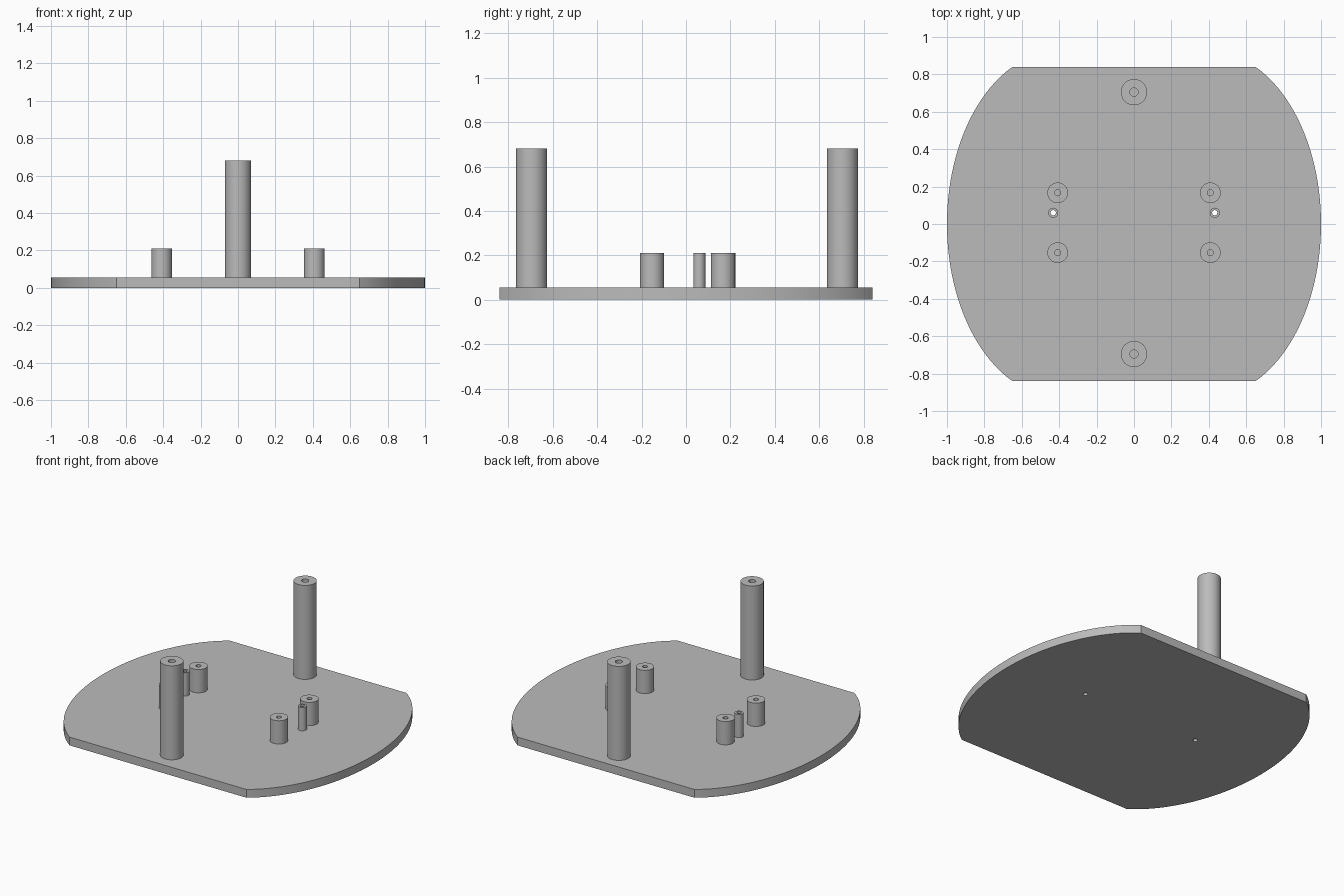
import bpy, bmesh
from math import sin, cos, acos, pi, radians, sqrt

cube = bpy.data.objects.get("Cube")
if cube:
    bpy.data.objects.remove(cube, do_unlink=True)

# Single plain grey material
grey = bpy.data.materials.new("grey_plastic")
grey.use_nodes = True
color = (0.5, 0.5, 0.5, 1)
grey.diffuse_color = color
grey.node_tree.nodes["Principled BSDF"].inputs["Base Color"].default_value = color

PLATE_TOP = 0.055
STANDOFF_TOP = 0.21
PILLAR_TOP = 0.68


def circle(x, y, r, n=48):
    return [(x + r * cos(2 * pi * i / n), y + r * sin(2 * pi * i / n)) for i in range(n)]


def prism(name, outlines, z0, z1):
    """Extrude closed outlines; inner outlines become holes."""
    curve = bpy.data.curves.new(name, "CURVE")
    curve.dimensions = "2D"
    curve.fill_mode = "BOTH"
    curve.extrude = (z1 - z0) / 2
    for pts in outlines:
        spline = curve.splines.new("POLY")
        spline.points.add(len(pts) - 1)
        for p, (x, y) in zip(spline.points, pts):
            p.co = (x, y, 0, 1)
        spline.use_cyclic_u = True
    obj = bpy.data.objects.new(name, curve)
    bpy.context.collection.objects.link(obj)
    obj.location.z = (z0 + z1) / 2
    bpy.ops.object.select_all(action="DESELECT")
    bpy.context.view_layer.objects.active = obj
    obj.select_set(True)
    bpy.ops.object.convert(target="MESH")
    obj = bpy.context.view_layer.objects.active
    bm = bmesh.new()
    bm.from_mesh(obj.data)
    bmesh.ops.remove_doubles(bm, verts=bm.verts, dist=0.0001)
    bmesh.ops.recalc_face_normals(bm, faces=bm.faces)
    bm.to_mesh(obj.data)
    bm.free()
    obj.data.materials.clear()
    obj.data.materials.append(grey)
    bpy.ops.object.shade_smooth_by_angle(angle=radians(30))
    return obj


def tube(name, x, y, outer, inner, z0, z1):
    return prism(name, [circle(x, y, outer), circle(x, y, inner)], z0, z1)


# Base plate: bulging sides, straight front and back
half_depth, corner_x, centre_x = 0.84, 0.65, 0.4
a = 1 - centre_x
u = (corner_x - centre_x) / a
b = half_depth / sqrt(1 - u * u)
end, steps = acos(u), 48
angles = [-end + 2 * end * i / steps for i in range(steps + 1)]
right_side = [(centre_x + a * cos(t), b * sin(t)) for t in angles]
left_side = [(-x, -y) for x, y in right_side]
peg_x, peg_y, peg_hole = 0.432, 0.06, 0.014
holes = [circle(s * peg_x, peg_y, peg_hole) for s in (-1, 1)]
prism("base_plate", [right_side + left_side] + holes, 0, PLATE_TOP)

# Tall pillars at the front and back
tube("front_pillar", 0, -0.695, 0.07, 0.022, PLATE_TOP, PILLAR_TOP)
tube("back_pillar", 0, 0.705, 0.07, 0.022, PLATE_TOP, PILLAR_TOP)

# Short standoffs and thin through-hole tubes on both sides
for side, s in (("left", 1), ("right", -1)):
    for end_name, y in (("front", -0.153), ("back", 0.167)):
        tube(f"{end_name}_{side}_standoff", s * 0.408, y, 0.055, 0.016, PLATE_TOP, STANDOFF_TOP)
    tube(f"{side}_thin_tube", s * peg_x, peg_y, 0.027, peg_hole, PLATE_TOP, STANDOFF_TOP)
